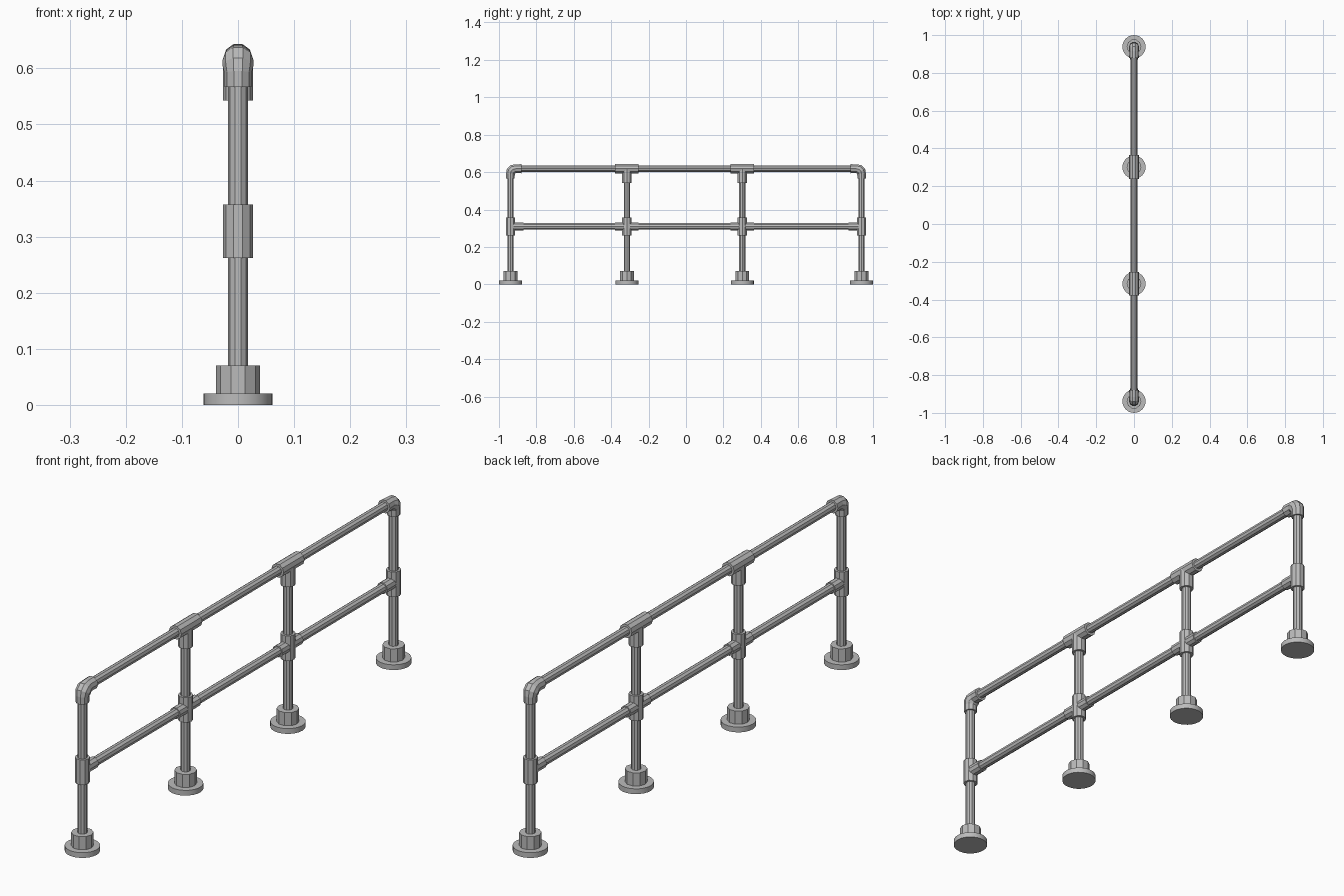
import bpy
import bmesh
from math import sin, cos, pi
from mathutils import Vector

if "Cube" in bpy.data.objects:
    bpy.data.objects.remove(bpy.data.objects["Cube"])

steel = bpy.data.materials.new("galvanised_grey")
steel.use_nodes = True
GREY = (0.5, 0.5, 0.5, 1)
steel.diffuse_color = GREY
bsdf = steel.node_tree.nodes["Principled BSDF"]
bsdf.inputs["Base Color"].default_value = GREY
bsdf.inputs["Roughness"].default_value = 0.6

RAIL_Z, MID_Z = 0.618, 0.31
END_Y = 0.9385
INNER = (-0.316, 0.301)
PIPE, SLEEVE, ARM = 0.0174, 0.0263, 0.022


def tube(name, path, radii, sides=10):
    """Capped tube following (y, z) points, with one radius per point."""
    pts = [Vector((0, y, z)) for y, z in path]
    bm = bmesh.new()
    rings = []
    for i, (p, r) in enumerate(zip(pts, radii)):
        before, after = pts[max(i - 1, 0)], pts[min(i + 1, len(pts) - 1)]
        if before == p:
            t = (after - p).normalized()
        elif after == p:
            t = (p - before).normalized()
        else:
            t = ((p - before).normalized() + (after - p).normalized()).normalized()
        side = Vector((1, 0, 0))
        up = t.cross(side)
        rings.append([bm.verts.new(p + side * r * cos(2 * pi * k / sides)
                                   + up * r * sin(2 * pi * k / sides))
                      for k in range(sides)])
    for a, b in zip(rings, rings[1:]):
        for k in range(sides):
            n = (k + 1) % sides
            bm.faces.new((a[k], a[n], b[n], b[k]))
    bm.faces.new(rings[0])
    bm.faces.new(rings[-1])
    bmesh.ops.recalc_face_normals(bm, faces=bm.faces)
    mesh = bpy.data.meshes.new(name)
    bm.to_mesh(mesh)
    bm.free()
    mesh.materials.append(steel)
    obj = bpy.data.objects.new(name, mesh)
    bpy.context.collection.objects.link(obj)
    return obj


def upright(name, y, z0, z1, r, sides=10):
    return tube(name, [(y, z0), (y, z1)], [r, r], sides)


def level(name, z, y0, y1, r):
    return tube(name, [(y0, z), (y1, z)], [r, r])


# Posts with their floor flanges, collars and middle sleeves
for i, y in enumerate((-END_Y, *INNER, END_Y)):
    top = RAIL_Z if y in INNER else 0.58
    upright(f"post_{i}", y, 0.02, top, PIPE)
    flange = upright(f"base_flange_{i}", y, 0, 0.02, 0.0615, 24)
    for f in flange.data.polygons:
        f.use_smooth = len(f.vertices) == 4
    bpy.ops.object.select_all(action='DESELECT')
    flange.select_set(True)
    bpy.context.view_layer.objects.active = flange
    bpy.ops.object.shade_smooth_by_angle()
    upright(f"base_collar_{i}", y, 0.02, 0.07, 0.039)
    upright(f"middle_sleeve_{i}", y, 0.262, 0.357, SLEEVE)

# Top and middle rails
level("top_rail", RAIL_Z, -0.9, 0.9, PIPE)
level("middle_rail", MID_Z, -END_Y, END_Y, PIPE)

# Tee and cross fittings on the inner posts
for i, y in enumerate(INNER):
    level(f"top_tee_sleeve_{i}", RAIL_Z, y - 0.063, y + 0.063, SLEEVE)
    upright(f"top_tee_leg_{i}", y, 0.543, RAIL_Z, SLEEVE)
    level(f"cross_arms_{i}", MID_Z, y - 0.063, y + 0.063, ARM)

# Elbows and side tees on the end posts
BEND = 0.026
for label, s in (("front", -1), ("back", 1)):
    path = [(s * END_Y, 0.567)]
    radii = [0.0237]
    steps = 3
    for k in range(steps + 1):
        a = pi / 2 * k / steps
        path.append((s * (END_Y - BEND + BEND * cos(a)),
                     RAIL_Z - BEND + BEND * sin(a)))
        radii.append(0.0245 if k in (0, steps) else 0.0275)
    path.append((s * 0.88, RAIL_Z))
    radii.append(0.0255)
    tube(f"{label}_elbow", path, radii)
    level(f"{label}_tee_arm", MID_Z, s * END_Y, s * 0.87, ARM)
